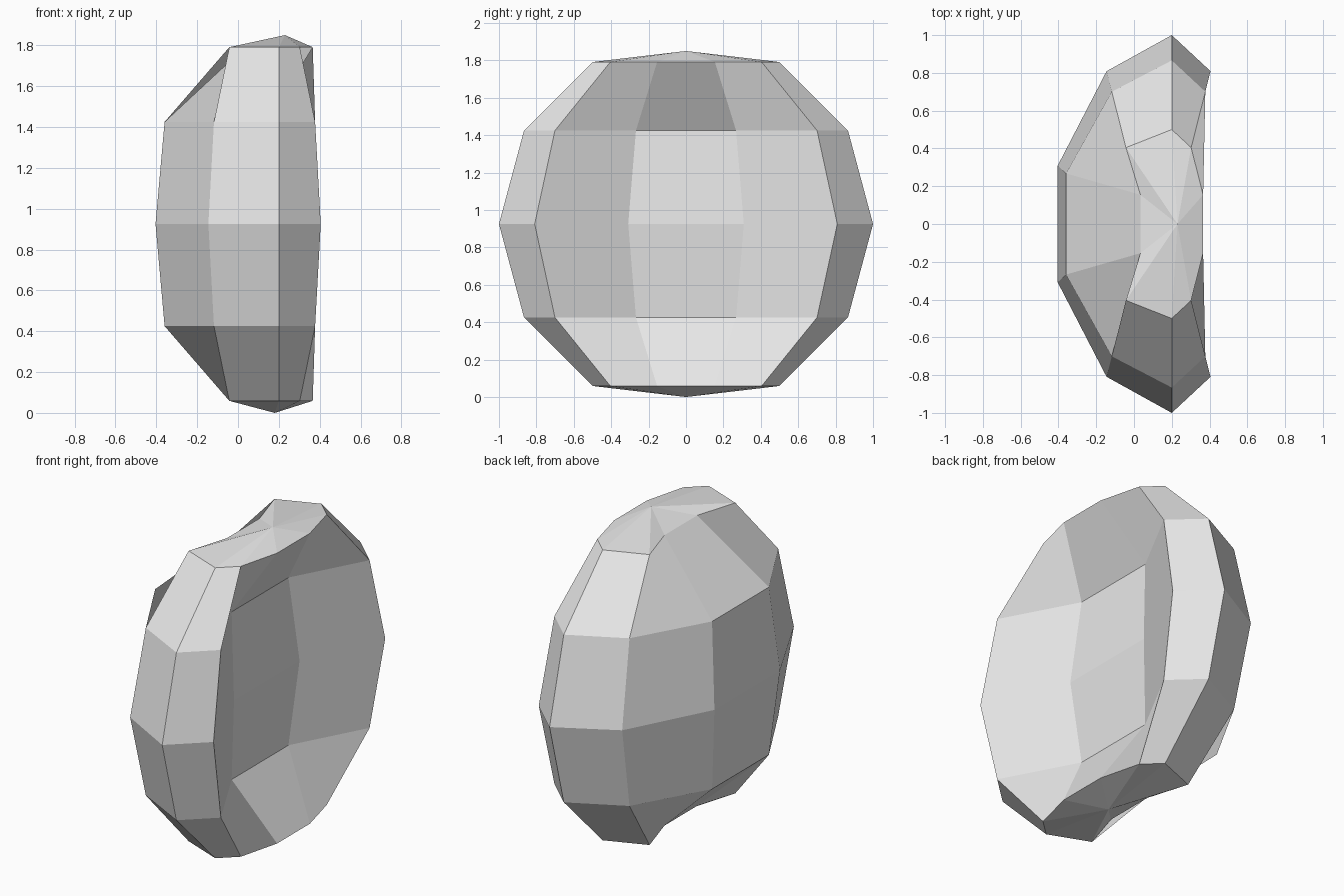
import bpy
import bmesh
import math

cube = bpy.data.objects.get("Cube")
if cube:
    bpy.data.objects.remove(cube, do_unlink=True)

# Single light grey material
grey = bpy.data.materials.new("light_grey")
grey.use_nodes = True
colour = (0.8, 0.8, 0.8, 1.0)
grey.diffuse_color = colour
grey.node_tree.nodes["Principled BSDF"].inputs["Base Color"].default_value = colour

# Coarse sphere: ten sides with an edge at y = +-1, six bands
bm = bmesh.new()
bmesh.ops.create_uvsphere(bm, u_segments=10, v_segments=6, radius=1.0)

CENTRE_X, CENTRE_Z, FLATTEN = 0.20, 0.925, 0.349

for v in bm.verts:
    x, y, z = v.co
    r = math.hypot(x, y)
    if r < 0.01:
        # Lowered poles
        v.co = (0.23, 0, 1.85) if z > 0 else (0.18, 0, 0)
        continue
    side = abs(y) / r
    shift = 0.0
    if side < 0.5 and r > 0.7:
        # Middle panels: hollow on +x, pushed outward on -x
        shift = -0.342 if x > 0 else -0.272
    elif 0.5 < side < 0.95 and x < 0:
        # Shoulders of the outer side
        shift = -0.14
    v.co = (CENTRE_X + FLATTEN * x + shift, y, CENTRE_Z + z)

mesh = bpy.data.meshes.new("curved_shell")
bm.to_mesh(mesh)
bm.free()
mesh.materials.append(grey)

# Flat-shaded curved shell
for p in mesh.polygons:
    p.use_smooth = False
shell = bpy.data.objects.new("curved_shell", mesh)
bpy.context.scene.collection.objects.link(shell)
